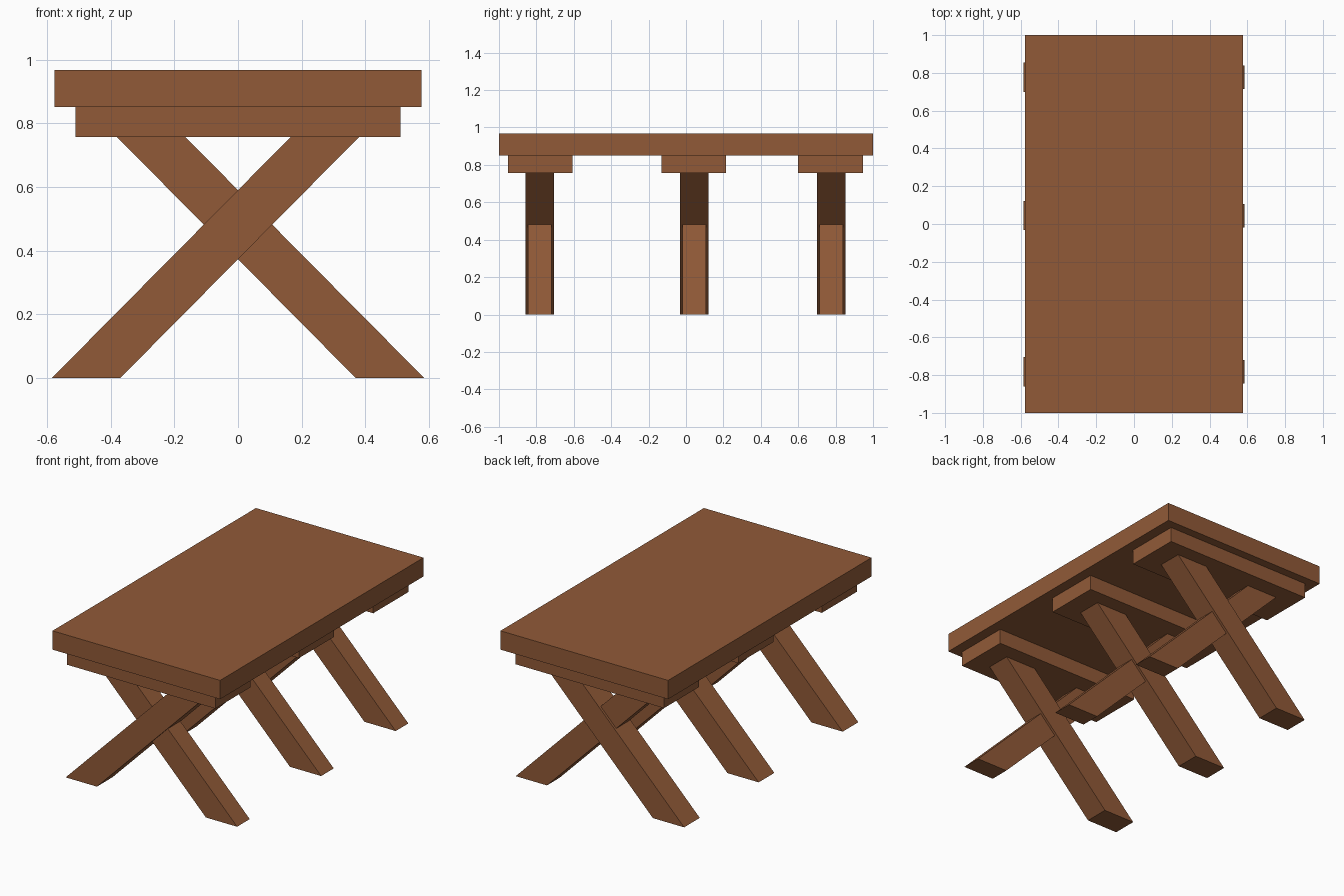
import bpy

if "Cube" in bpy.data.objects:
    bpy.data.objects.remove(bpy.data.objects["Cube"])

wood = bpy.data.materials.new("brown wood")
wood.diffuse_color = (0.283, 0.102, 0.039, 1)
wood.use_nodes = True
wood.node_tree.nodes["Principled BSDF"].inputs["Base Color"].default_value = wood.diffuse_color


def prism(name, profile, y0, y1):
    """Extrude an x-z outline along y."""
    n = len(profile)
    verts = [(x, y, z) for y in (y0, y1) for x, z in profile]
    faces = [tuple(range(n)), tuple(range(2 * n - 1, n - 1, -1))]
    faces += [(i, i + n, (i + 1) % n + n, (i + 1) % n) for i in range(n)]
    mesh = bpy.data.meshes.new(name)
    mesh.from_pydata(verts, [], faces)
    mesh.materials.append(wood)
    obj = bpy.data.objects.new(name, mesh)
    bpy.context.collection.objects.link(obj)
    return obj


def box(name, half_x, y0, y1, z0, z1):
    return prism(name, [(-half_x, z0), (half_x, z0), (half_x, z1), (-half_x, z1)], y0, y1)


TOP_Z, CLEAT_Z, LEG_Z = 0.968, 0.851, 0.757

# table top slab
box("table_top", 0.577, -1, 1, CLEAT_Z, TOP_Z)

# three trestles: a cleat and a pair of crossed legs (one thicker than the other)
trestles = [("front", -0.780, -0.782), ("middle", 0.042, 0.044), ("back", 0.773, 0.777)]
leg = [(-0.585, 0), (-0.37, 0), (0.38, LEG_Z), (0.165, LEG_Z)]
mirrored = [(-x, z) for x, z in reversed(leg)]
for label, cy, ly in trestles:
    box(label + "_cleat", 0.511, cy - 0.173, cy + 0.173, LEG_Z, CLEAT_Z)
    prism(label + "_thick_leg", leg, ly - 0.077, ly + 0.077)
    prism(label + "_thin_leg", mirrored, ly - 0.062, ly + 0.062)
